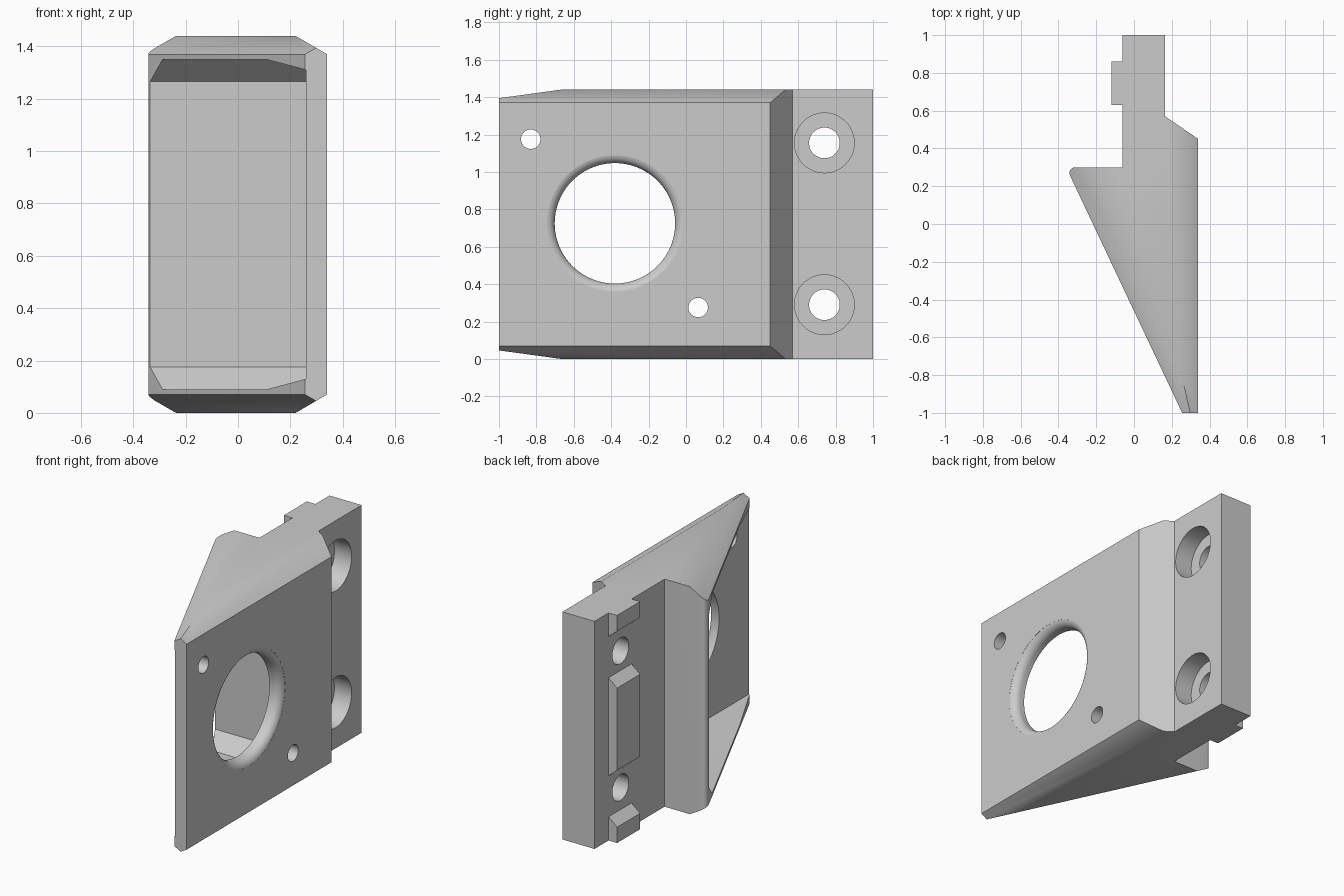
import bpy, bmesh, math
from mathutils import Vector

if "Cube" in bpy.data.objects:
    bpy.data.objects.remove(bpy.data.objects["Cube"])

H = 1.44
MID = H / 2

grey = bpy.data.materials.new("plain_grey")
grey.use_nodes = True
COLOUR = (0.6, 0.6, 0.6, 1)
grey.diffuse_color = COLOUR
grey.node_tree.nodes["Principled BSDF"].inputs["Base Color"].default_value = COLOUR


def prism(bm, outline, push):
    """Extrude a closed outline of 3D points along a vector."""
    face = bm.faces.new([bm.verts.new(p) for p in outline])
    new = bmesh.ops.extrude_face_region(bm, geom=[face])["geom"]
    bmesh.ops.translate(bm, vec=push, verts=[g for g in new if isinstance(g, bmesh.types.BMVert)])


def lathe(bm, y, z, profile, sides=48):
    """Turn (x, radius) pairs round an axis along x, with capped ends."""
    rings = []
    for x, r in profile:
        angles = [2 * math.pi * i / sides for i in range(sides)]
        rings.append([bm.verts.new((x, y + r * math.cos(a), z + r * math.sin(a))) for a in angles])
    for a, b in zip(rings, rings[1:]):
        for i in range(sides):
            j = (i + 1) % sides
            bm.faces.new((a[i], a[j], b[j], b[i]))
    bm.faces.new(rings[0])
    bm.faces.new(rings[-1])


def chamfer(bm, point, normal):
    """Slice away everything beyond a plane and close the cut, top and bottom alike."""
    for flip in (1, -1):
        p = Vector((point[0], point[1], MID + flip * (point[2] - MID)))
        n = Vector((normal[0], normal[1], flip * normal[2]))
        geom = bm.verts[:] + bm.edges[:] + bm.faces[:]
        bmesh.ops.bisect_plane(bm, geom=geom, plane_co=p, plane_no=n, clear_outer=True)
        bmesh.ops.holes_fill(bm, edges=[e for e in bm.edges if e.is_boundary], sides=0)


def finish(bm, name):
    bmesh.ops.recalc_face_normals(bm, faces=bm.faces[:])
    mesh = bpy.data.meshes.new(name)
    bm.to_mesh(mesh)
    bm.free()
    mesh.materials.append(grey)
    ob = bpy.data.objects.new(name, mesh)
    bpy.context.collection.objects.link(ob)
    return ob


def activate(ob):
    bpy.ops.object.select_all(action="DESELECT")
    ob.select_set(True)
    bpy.context.view_layer.objects.active = ob


def cut(ob, cutter):
    activate(ob)
    mod = ob.modifiers.new("cut", "BOOLEAN")
    mod.operation, mod.solver, mod.object = "DIFFERENCE", "EXACT", cutter
    bpy.ops.object.modifier_apply(modifier=mod.name)
    bpy.data.objects.remove(cutter)


# Bracket body: plan outline with a rounded tip, raised to full height
outline = [(0.34, -1), (0.34, 0.45), (0.165, 0.57), (0.165, 1), (-0.06, 1), (-0.06, 0.3)]
for i in range(7):
    a = math.radians(90 + 115 * i / 6)
    outline.append((-0.312 + 0.03 * math.cos(a), 0.27 + 0.03 * math.sin(a)))
outline.append((0.255, -1))
bm = bmesh.new()
prism(bm, [(x, y, 0) for x, y in outline], (0, 0, H))
bmesh.ops.recalc_face_normals(bm, faces=bm.faces[:])
# Long chamfers beside the plate and along the slanted side
chamfer(bm, (0.34, 0, 0.07), (0.07, 0, -0.12))
slant = Vector((-1.27, -0.6)).normalized()
chamfer(bm, (-0.338, 0.257, 0.07), (0.07 * slant.x, 0.07 * slant.y, -0.11))
bracket = finish(bm, "bracket_body")

# Hollow between the two gussets, open on the slanted side
bm = bmesh.new()
half = [(-1.3, 0.09), (0.15, 0.09), (0.25, 0.175)]
section = half + [(y, H - z) for y, z in reversed(half)]
prism(bm, [(-0.8, y, z) for y, z in section], (1.06, 0, 0))
bmesh.ops.recalc_face_normals(bm, faces=bm.faces[:])
chamfer(bm, (0.11, 0, 0.09), (0.04, 0, -0.15))
cut(bracket, finish(bm, "hollow_cutter"))

# Large round opening with a rounded lip, pin holes and counterbored bolt holes
bm = bmesh.new()
lip = [(0.2, 0.322)]
for i in range(9):
    a = math.radians(80 * i / 8)
    lip.append((0.29 + 0.05 * math.sin(a), 0.322 + 0.05 * (1 - math.cos(a))))
lip.append((0.4, lip[-1][1]))
lathe(bm, -0.38, 0.725, lip, 96)
for y, z in ((-0.83, 1.175), (0.065, 0.275)):
    lathe(bm, y, z, [(0.2, 0.052), (0.4, 0.052)], 32)
for z in (0.29, 1.155):
    lathe(bm, 0.74, z, [(-0.2, 0.082), (0.045, 0.082), (0.045, 0.16), (0.4, 0.16)])
cut(bracket, finish(bm, "hole_cutter"))

# Locating key: three blocks with sloped ends, set into the rear face
bm = bmesh.new()
blocks = [(0, 0, 0.15, 0.1), (0.41, 0.46, H - 0.41, H - 0.46), (H - 0.15, H - 0.1, H, H)]
for low, low_out, high, high_out in blocks:
    profile = [(-0.05, low), (-0.06, low), (-0.12, low_out), (-0.12, high_out), (-0.06, high), (-0.05, high)]
    prism(bm, [(x, 0.63, z) for x, z in profile], (0, 0.23, 0))
key = finish(bm, "locating_key")

for ob, angle in ((bracket, 40), (key, 20)):
    activate(ob)
    bpy.ops.object.shade_smooth_by_angle(angle=math.radians(angle))
